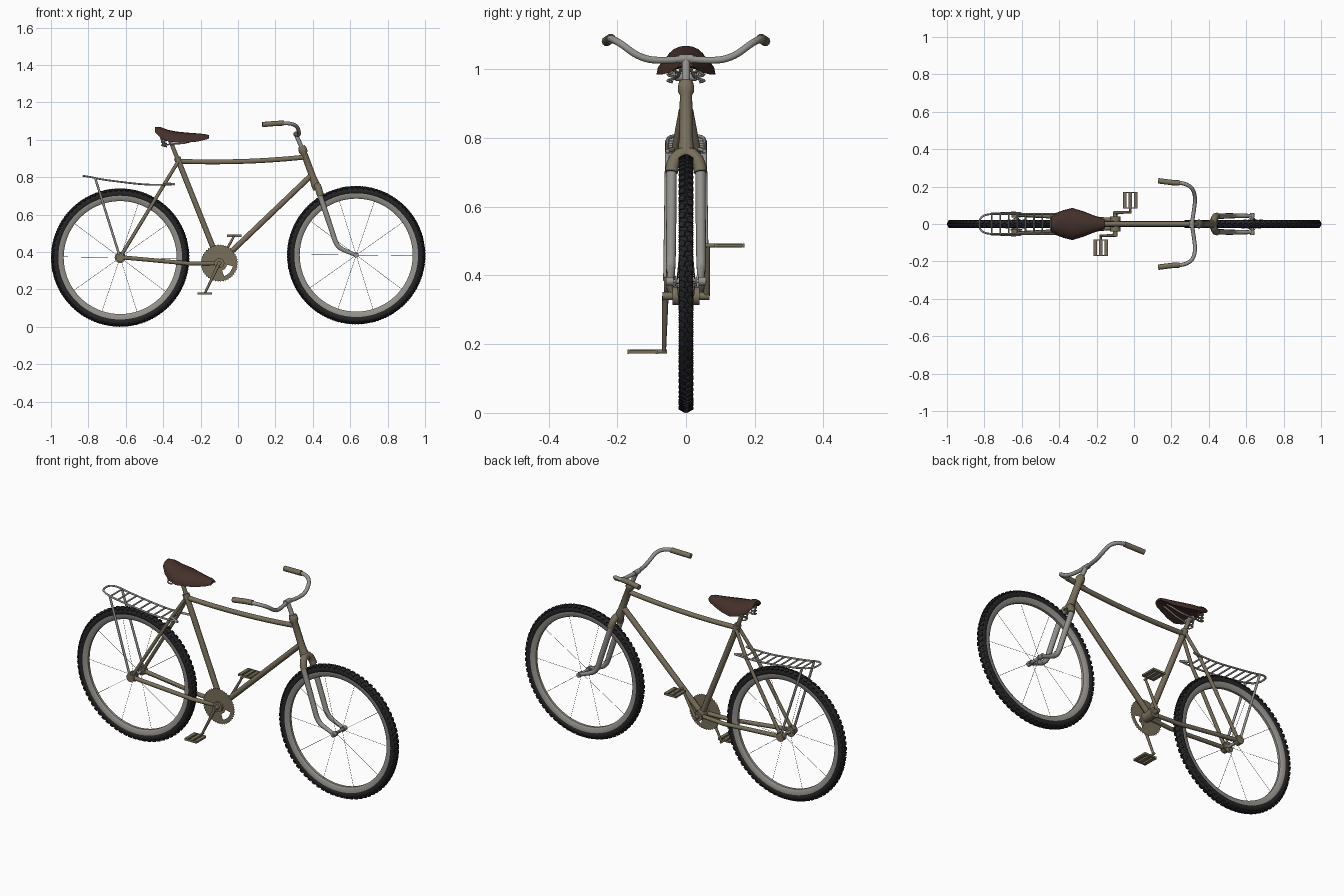
import bpy, bmesh, math
from mathutils import Vector, Matrix

if "Cube" in bpy.data.objects:
    bpy.data.objects.remove(bpy.data.objects["Cube"])


def material(name, rgb):
    m = bpy.data.materials.new(name)
    m.use_nodes = True
    m.diffuse_color = (*rgb, 1)
    m.node_tree.nodes["Principled BSDF"].inputs["Base Color"].default_value = (*rgb, 1)
    return m


PAINT = material("khaki paint", (0.19, 0.16, 0.105))
STEEL = material("grey steel", (0.30, 0.29, 0.27))
RIM = material("rim grey", (0.30, 0.285, 0.26))
WIRE = material("dark wire", (0.12, 0.12, 0.12))
RUBBER = material("black rubber", (0.018, 0.018, 0.020))
LEATHER = material("brown leather", (0.060, 0.030, 0.024))


def add_mesh(name, mesh, mat, smooth=True):
    ob = bpy.data.objects.new(name, mesh)
    bpy.context.collection.objects.link(ob)
    mesh.materials.clear()
    mesh.materials.append(mat)
    if smooth:
        mesh.shade_smooth()
        mesh.set_sharp_from_angle(angle=math.radians(40))
    return ob


def finish(name, bm, mat, smooth=True):
    bmesh.ops.recalc_face_normals(bm, faces=bm.faces)
    mesh = bpy.data.meshes.new(name)
    bm.to_mesh(mesh)
    bm.free()
    return add_mesh(name, mesh, mat, smooth)


def tube(name, pts, r, mat, radii=None, curved=False, sides=3):
    """Round tube along a path, turned into a mesh."""
    cu = bpy.data.curves.new(name, "CURVE")
    cu.dimensions = "3D"
    cu.bevel_depth, cu.bevel_resolution, cu.use_fill_caps = r, sides, True
    sp = cu.splines.new("NURBS" if curved else "POLY")
    sp.points.add(len(pts) - 1)
    for i, (p, co) in enumerate(zip(sp.points, pts)):
        p.co = (*co, 1)
        p.radius = radii[i] if radii else 1
    if curved:
        sp.order_u, sp.use_endpoint_u, sp.resolution_u = 3, True, 6
    ob = bpy.data.objects.new(name, cu)
    mesh = bpy.data.meshes.new_from_object(ob)
    bpy.data.objects.remove(ob)
    return add_mesh(name, mesh, mat)


def pair(name, pts, *args, **kw):
    """Tube on the left (+y) and its mirror on the right."""
    for side, s in (("left", 1), ("right", -1)):
        tube(f"{name}_{side}", [(x, s * y, z) for x, y, z in pts], *args, **kw)


def lathe(name, centre, profile, mat, steps=72):
    """Closed (radius, y) profile turned about the y axis."""
    bm = bmesh.new()
    rings = []
    for i in range(steps):
        a = math.tau * i / steps
        rings.append([bm.verts.new(centre + Vector((r * math.cos(a), y, r * math.sin(a))))
                      for r, y in profile])
    n = len(profile)
    for i in range(steps):
        a, b = rings[i], rings[(i + 1) % steps]
        for j in range(n):
            bm.faces.new((a[j], a[(j + 1) % n], b[(j + 1) % n], b[j]))
    return finish(name, bm, mat)


def box(bm, centre, size, rot=Matrix()):
    bmesh.ops.create_cube(bm, size=1, matrix=Matrix.Translation(centre) @ rot.to_4x4()
                          @ Matrix.Diagonal((*size, 1)))


REAR, FRONT = Vector((-0.63, 0, 0.370)), Vector((0.632, 0, 0.383))
BB = Vector((-0.10, 0, 0.34))

# Wheels: tyre, tread, rim, hub, spokes
for label, c in (("rear", REAR), ("front", FRONT)):
    section = [(0.3435 + 0.0215 * math.cos(t), 0.0205 * math.sin(t))
               for t in (math.tau * k / 12 for k in range(12))]
    lathe(label + "_tyre", c, section, RUBBER)
    bm = bmesh.new()
    lugs = 76
    for i in range(lugs):
        for s in (-1, 1):
            a = math.tau * (i + 0.25 * s) / lugs
            turn = Matrix.Rotation(-a, 3, "Y")
            box(bm, c + turn @ Vector((0.3595, s * 0.009, 0)), (0.013, 0.018, 0.018),
                turn @ Matrix.Rotation(s * 0.5, 3, "Z") @ Matrix.Rotation(s * 0.35, 3, "X"))
    finish(label + "_tread", bm, RUBBER, False)
    lathe(label + "_rim", c, [(0.331, -0.016), (0.331, 0.016), (0.312, 0.015), (0.302, 0.007),
                              (0.302, -0.007), (0.312, -0.015)], RIM)
    tube(label + "_hub", [c + Vector((0, y, 0)) for y in (-0.032, -0.028, -0.027, 0.027, 0.028, 0.032)],
         0.014, STEEL, radii=[1, 1, 0.6, 0.6, 1, 1])
    tube(label + "_axle", [c + Vector((0, y, 0)) for y in (-0.06, 0.06)], 0.006, STEEL)
    for i in range(10):
        a = math.tau * (i - 0.02) / 10
        d = Vector((math.cos(a), 0, math.sin(a)))
        flange = Vector((0, 0.026 * (-1) ** i, 0))
        tube(f"{label}_spoke_{i + 1}", [c + d * 0.010 + flange, c + d * 0.304], 0.0009, WIRE, sides=0)

# Frame
SEAT_TOP = Vector((-0.322, 0, 0.895))
tube("seat_tube", [BB, SEAT_TOP], 0.0155, PAINT)
tube("seat_collar", [SEAT_TOP + Vector((0.012, 0, -0.03)), SEAT_TOP + Vector((-0.004, 0, 0.01))], 0.019, PAINT)
tube("top_tube", [(-0.318, 0, 0.885), (0.03, 0, 0.872), (0.365, 0, 0.908)], 0.0135, PAINT, curved=True)
tube("down_tube", [BB, (0.392, 0, 0.81)], 0.0155, PAINT)
tube("head_tube", [(0.340, 0, 0.965), (0.345, 0, 0.95), (0.350, 0, 0.935), (0.354, 0, 0.925),
                   (0.400, 0, 0.80), (0.412, 0, 0.765), (0.424, 0, 0.735)],
     0.024, PAINT, radii=[0.8, 1, 1, 0.75, 0.8, 1, 1])
pair("seat_stay", [(-0.322, 0.012, 0.88), (-0.40, 0.036, 0.752), (-0.63, 0.05, 0.372)], 0.0095, PAINT)
pair("chain_stay", [BB + Vector((0, 0.02, 0)), (-0.26, 0.032, 0.338), (-0.63, 0.05, 0.372)], 0.0115, PAINT)
pair("rear_dropout", [(-0.63, 0.036, 0.372), (-0.63, 0.064, 0.372)], 0.024, PAINT)
tube("bottom_bracket", [BB + Vector((0, y, 0)) for y in (-0.04, 0.04)], 0.028, PAINT)

# Fork
pair("fork_crown", [(0.422, 0, 0.756), (0.426, 0.018, 0.752), (0.431, 0.032, 0.738),
                    (0.436, 0.040, 0.718), (0.443, 0.042, 0.700)], 0.019, PAINT)
pair("fork_leg", [(0.434, 0.042, 0.715), (0.500, 0.043, 0.52), (0.528, 0.044, 0.43),
                  (0.575, 0.044, 0.405), (0.632, 0.044, 0.383)], 0.0145, STEEL,
     radii=[1.05, 1, 0.95, 0.8, 0.7], curved=True)
pair("front_axle_nut", [(0.632, 0.036, 0.383), (0.632, 0.058, 0.383)], 0.013, STEEL)

# Handlebar
tube("stem", [(0.342, 0, 0.955), (0.320, 0, 1.005), (0.309, 0, 1.030)], 0.012, STEEL)
tube("bar_clamp", [(0.309, -0.020, 1.03), (0.309, 0.020, 1.03)], 0.014, STEEL)
pair("handlebar", [(0.309, 0, 1.03), (0.322, 0.08, 1.022), (0.328, 0.14, 1.036), (0.316, 0.19, 1.075),
                   (0.270, 0.219, 1.090), (0.20, 0.222, 1.087), (0.14, 0.230, 1.083)],
     0.0105, STEEL, curved=True)
pair("grip", [(0.245, 0.219, 1.089), (0.20, 0.222, 1.087), (0.130, 0.231, 1.081)], 0.0145, PAINT)

# Saddle: lofted stations of (x, half width, top, edge, underside)
stations = [(-0.443, 0.036, 1.068, 1.040, 1.045), (-0.415, 0.060, 1.068, 1.012, 1.028),
            (-0.375, 0.075, 1.053, 0.992, 1.010), (-0.330, 0.086, 1.044, 0.985, 1.005),
            (-0.270, 0.068, 1.038, 0.985, 1.000), (-0.215, 0.046, 1.034, 0.990, 1.000),
            (-0.175, 0.034, 1.030, 1.000, 1.005), (-0.155, 0.022, 1.024, 1.006, 1.008)]
bm = bmesh.new()
rings = []
for x, w, top, edge, under in stations:
    arc = [math.pi * k / 10 for k in range(11)]
    ring = [(x, w * math.cos(t), edge + (top - edge) * math.sin(t) ** 0.9) for t in arc]
    ring += [(x, -w * 0.6, under), (x, 0, under + 0.004), (x, w * 0.6, under)]
    rings.append([bm.verts.new(p) for p in ring])
for a, b in zip(rings, rings[1:]):
    for j in range(len(a)):
        k = (j + 1) % len(a)
        bm.faces.new((a[j], a[k], b[k], b[j]))
bm.faces.new(rings[0])
bm.faces.new(rings[-1])
finish("saddle", bm, LEATHER)
tube("seat_post", [SEAT_TOP, (-0.362, 0, 0.995)], 0.0115, PAINT)
pair("saddle_rail", [(-0.20, 0.012, 1.005), (-0.29, 0.022, 0.982), (-0.40, 0.032, 0.972), (-0.415, 0.035, 1.02)],
     0.005, STEEL)
tube("saddle_clamp", [(-0.355, -0.030, 0.977), (-0.355, 0.030, 0.977)], 0.012, STEEL)
coil = [(-0.395 + 0.013 * math.cos(t), 0.040 + 0.013 * math.sin(t), 0.962 + 0.055 * t / 20)
        for t in (k * 0.8 for k in range(26))]
pair("saddle_spring", coil, 0.004, STEEL, sides=1)

# Chainring: toothed polar disc with one window
bm = bmesh.new()
teeth, radii = 44, (0.012, 0.042, 0.074, 0.093)
grid = [[bm.verts.new(BB + Vector((r * math.cos(math.tau * i / (2 * teeth)), -0.028,
                                   r * math.sin(math.tau * i / (2 * teeth)))))
         for i in range(2 * teeth)] for r in radii]
grid.append([bm.verts.new(BB + (v.co - BB) * (1.075 if i % 2 else 1.015)) for i, v in enumerate(grid[-1])])
for v in grid[-1]:
    v.co.y = -0.028
for k, (a, b) in enumerate(zip(grid, grid[1:])):
    for i in range(2 * teeth):
        j = (i + 1) % (2 * teeth)
        if not (k == 1 and 71 <= i < 85):
            bm.faces.new((a[i], a[j], b[j], b[i]))
bmesh.ops.solidify(bm, geom=bm.faces[:], thickness=0.005)
finish("chainring", bm, PAINT, False)
tube("rear_sprocket", [REAR + Vector((0, y, 0)) for y in (-0.034, -0.028)], 0.030, PAINT)

# Cranks and pedals
tube("crank_spindle", [BB + Vector((0, y, 0)) for y in (-0.068, 0.068)], 0.012, PAINT)
for label, s, px, pz in (("left", 1, -0.02, 0.487), ("right", -1, -0.178, 0.178)):
    tube(label + "_crank", [BB + Vector((0, s * 0.060, 0)), (px, s * 0.064, pz)], 0.0085, PAINT, radii=[1.1, 0.7])
    tube(label + "_pedal_axle", [(px, s * 0.055, pz), (px, s * 0.165, pz)], 0.006, PAINT)
    bm = bmesh.new()
    for dy in (0.086, 0.168):
        box(bm, (px, s * dy, pz), (0.076, 0.005, 0.012))
    for dx in (-0.029, 0, 0.029):
        box(bm, (px + dx, s * 0.127, pz), (0.019, 0.084, 0.010))
    finish(label + "_pedal", bm, PAINT, False)

# Luggage rack
path = [(-0.34, 0.762), (-0.43, 0.758), (-0.52, 0.762), (-0.64, 0.776), (-0.73, 0.788), (-0.80, 0.803)]
rails = [(x, 0.054, z) for x, z in path[:-1]] + [(-0.79, 0.052, 0.801), (-0.822, 0.034, 0.806), (-0.828, 0, 0.807)]
rails += [(x, -y, z) for x, y, z in rails[-2::-1]]
tube("rack_loop", rails, 0.0050, STEEL, curved=True)
for i in range(9):
    x = -0.40 - 0.045 * i
    z = next(z0 + (z1 - z0) * (x - x0) / (x1 - x0)
             for (x0, z0), (x1, z1) in zip(path, path[1:]) if x1 <= x <= x0)
    tube(f"rack_bar_{i + 1}", [(x, -0.054, z), (x, 0.054, z)], 0.0045, STEEL)
pair("rack_strut", [(-0.763, 0.054, 0.793), (-0.635, 0.060, 0.385)], 0.0065, STEEL)
pair("rack_bracket", [(-0.34, 0.054, 0.762), (-0.39, 0.036, 0.768)], 0.006, STEEL)
